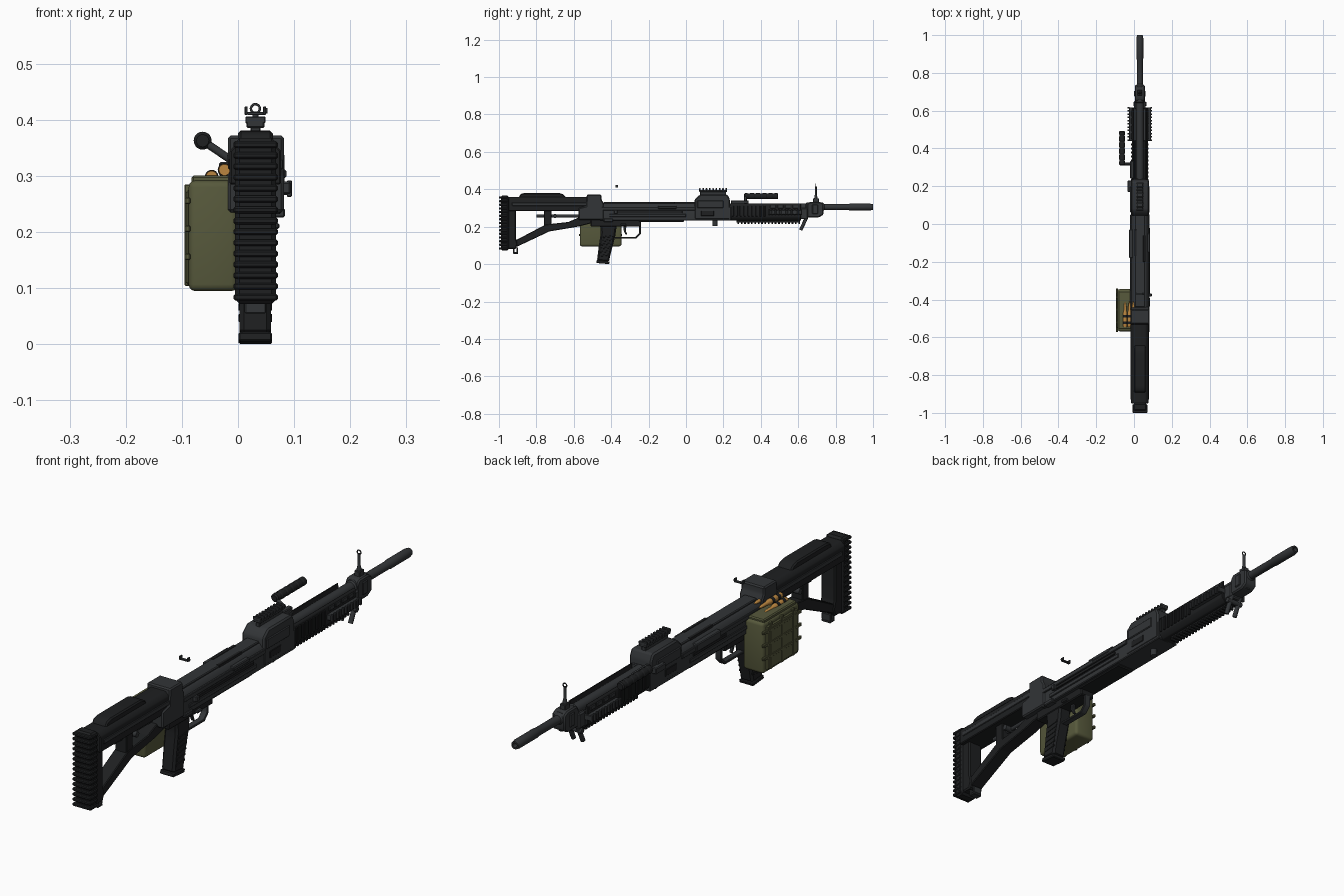
import bpy, bmesh
from math import radians, pi, sin, cos
from mathutils import Vector

CX = 0.031  # centre plane of the gun


def material(name, rgb):
    m = bpy.data.materials.new(name)
    m.diffuse_color = (*rgb, 1)
    return m


METAL = material("gunmetal", (0.032, 0.035, 0.038))
BLACK = material("black_polymer", (0.013, 0.014, 0.015))
OLIVE = material("olive_fabric", (0.095, 0.1, 0.045))
BRASS = material("brass", (0.5, 0.24, 0.05))


def finish(name, bm, mat, bevel=0.0, segs=1):
    bmesh.ops.recalc_face_normals(bm, faces=bm.faces)
    if bevel:
        bmesh.ops.bevel(bm, geom=bm.edges[:], offset=bevel, segments=segs,
                        profile=0.5, affect='EDGES', clamp_overlap=True)
    me = bpy.data.meshes.new(name)
    bm.to_mesh(me)
    bm.free()
    me.shade_smooth()
    me.set_sharp_from_angle(angle=radians(32))
    me.materials.append(mat)
    ob = bpy.data.objects.new(name, me)
    bpy.context.collection.objects.link(ob)
    return ob


def add_prism(bm, pts, a, b, axis):
    put = (lambda p, t: (t, p[0], p[1])) if axis == 'x' else (lambda p, t: (p[0], t, p[1]))
    lo = [bm.verts.new(put(p, a)) for p in pts]
    hi = [bm.verts.new(put(p, b)) for p in pts]
    bm.faces.new(lo)
    bm.faces.new(hi[::-1])
    n = len(pts)
    for i in range(n):
        bm.faces.new((lo[i], lo[(i + 1) % n], hi[(i + 1) % n], hi[i]))


def prism(name, pts, a, b, axis='x', mat=METAL, bevel=0.003):
    """Extrude a (y,z) profile along x, or an (x,z) section along y."""
    bm = bmesh.new()
    add_prism(bm, pts, a, b, axis)
    return finish(name, bm, mat, bevel)


def boxes(name, items, mat=METAL, bevel=0.003, segs=1):
    """Each item is x0, x1, y0, y1, z0, z1."""
    bm = bmesh.new()
    for x0, x1, y0, y1, z0, z1 in items:
        add_prism(bm, [(y0, z0), (y1, z0), (y1, z1), (y0, z1)], x0, x1, 'x')
    return finish(name, bm, mat, bevel, segs)


def lathe(name, base, axis, rings, mat=METAL, n=20):
    """Turned part: rings are (distance along axis, radius)."""
    bm = bmesh.new()
    q = Vector((0, 0, 1)).rotation_difference(Vector(axis))
    loops = [[bm.verts.new(Vector(base) + q @ Vector((r * cos(2 * pi * i / n), r * sin(2 * pi * i / n), d)))
              for i in range(n)] for d, r in rings]
    for A, B in zip(loops, loops[1:]):
        for i in range(n):
            bm.faces.new((A[i], A[(i + 1) % n], B[(i + 1) % n], B[i]))
    bm.faces.new(loops[0])
    bm.faces.new(loops[-1])
    return finish(name, bm, mat)


def rod(name, p, q, r, mat=METAL, n=12):
    d = Vector(q) - Vector(p)
    return lathe(name, p, d, [(0, r), (d.length, r)], mat, n)


def steps(y0, y1, n, fill=0.5):
    p = (y1 - y0) / (n - 1 + fill)
    return [(y0 + i * p, y0 + i * p + p * fill) for i in range(n)]


def sym(x, h):
    return CX - x - h, CX - x + h, CX + x - h, CX + x + h


# --- stock -----------------------------------------------------------
boxes("butt_pad", [(-0.005, 0.068, -0.99, -0.948, 0.072, 0.368)], BLACK, 0.008)
boxes("butt_ribs", [(-0.008, 0.071, -1.0, -0.955, a, b) for a, b in steps(0.078, 0.362, 15, 0.62)], BLACK, 0.003)
prism("stock_beam", [(-0.015, 0.285), (0.077, 0.285), (0.077, 0.345), (0.062, 0.36), (0.0, 0.36), (-0.015, 0.345)],
      -0.95, -0.52, 'y', BLACK)
boxes("stock_side_rails", [(-0.018, 0.08, -0.93, -0.53, 0.312, 0.33)], METAL, 0.002)
prism("cheek_rest", [(-0.895, 0.355), (-0.64, 0.355), (-0.655, 0.373), (-0.68, 0.381), (-0.86, 0.381), (-0.885, 0.375)],
      0.0, 0.062, 'x', BLACK, 0.005)
prism("stock_rear_post", [(-0.952, 0.08), (-0.91, 0.08), (-0.9, 0.11), (-0.91, 0.14), (-0.91, 0.3), (-0.952, 0.3)],
      0.0, 0.062, 'x', BLACK, 0.005)
prism("stock_lower_strut", [(-0.93, 0.085), (-0.9, 0.095), (-0.73, 0.175), (-0.58, 0.2), (-0.5, 0.22), (-0.5, 0.265),
                            (-0.56, 0.255), (-0.63, 0.225), (-0.75, 0.212), (-0.915, 0.125)], 0.004, 0.058, 'x', BLACK)
boxes("stock_brace", [(0.006, 0.056, -0.76, -0.72, 0.185, 0.295)], BLACK)
rod("stock_buffer_rod", (CX, -0.8, 0.257), (CX, -0.55, 0.257), 0.008)
rod("stock_adjust_knob", (CX - 0.03, -0.7, 0.257), (CX + 0.03, -0.7, 0.257), 0.011)
boxes("sling_loop", [(0.012, 0.05, -0.925, -0.917, 0.055, 0.09), (0.012, 0.05, -0.905, -0.897, 0.062, 0.09),
                     (0.012, 0.05, -0.925, -0.897, 0.055, 0.064)], METAL, 0.002)

# --- receiver --------------------------------------------------------
prism("rear_block", [(-0.575, 0.235), (-0.44, 0.235), (-0.44, 0.325), (-0.452, 0.345), (-0.452, 0.372),
                     (-0.53, 0.372), (-0.535, 0.31), (-0.575, 0.3)], -0.018, 0.082, 'x', METAL, 0.005)
prism("receiver", [(-0.015, 0.232), (0.077, 0.232), (0.077, 0.305), (0.062, 0.324), (0.0, 0.324), (-0.015, 0.305)],
      -0.46, 0.24, 'y')
boxes("receiver_side_rails", [(-0.02, 0.083, -0.45, 0.05, 0.288, 0.306), (-0.018, 0.081, -0.41, 0.0, 0.252, 0.268)],
      METAL, 0.002)
boxes("charging_slots", [(0.07, 0.0835, -0.38, -0.02, 0.272, 0.284), (-0.02, -0.01, -0.22, -0.02, 0.272, 0.284)],
      BLACK, 0.001)
boxes("top_cover", [(0.004, 0.058, -0.44, 0.05, 0.318, 0.331)], METAL, 0.003)
boxes("cover_slots", [(0.048, 0.06, -0.2, -0.06, 0.322, 0.333), (0.002, 0.014, -0.17, -0.03, 0.322, 0.333)], BLACK, 0.001)
boxes("ejection_covers", [(-0.026, 0.0, -0.18, -0.03, 0.285, 0.315), (0.06, 0.086, -0.15, -0.05, 0.296, 0.312)], METAL)
boxes("lower_receiver", [(0.0, 0.062, -0.51, -0.24, 0.2, 0.24)], BLACK, 0.004)
boxes("lower_panel", [(-0.008, 0.07, -0.25, -0.012, 0.224, 0.25)], BLACK, 0.004)
boxes("cocking_handle", [(0.07, 0.094, -0.385, -0.367, 0.268, 0.29)], METAL)
boxes("selector_lever", [(0.06, 0.084, -0.44, -0.39, 0.226, 0.243), (0.055, 0.074, -0.35, -0.32, 0.206, 0.216)], METAL)

# --- feed block with top rail ---------------------------------------
prism("feed_block", [(0.045, 0.238), (0.235, 0.238), (0.235, 0.345), (0.222, 0.372), (0.075, 0.372), (0.045, 0.345)],
      -0.016, 0.079, 'x', METAL, 0.006)
boxes("feed_side_plates", [(-0.02, 0.083, 0.06, 0.2, 0.3, 0.34), (-0.034, -0.01, 0.17, 0.23, 0.3, 0.325)], METAL)
boxes("ejection_window", [(-0.018, 0.081, 0.08, 0.15, 0.258, 0.285)], BLACK, 0.002)
boxes("top_rail", [(0.022, 0.04, 0.075, 0.215, 0.368, 0.395), (0.015, 0.047, 0.07, 0.22, 0.386, 0.397)], METAL, 0.002)
boxes("top_rail_teeth", [(0.013, 0.049, a, b, 0.394, 0.406) for a, b in steps(0.07, 0.22, 9)], METAL, 0.0015)
rod("takedown_knob", (CX, 0.155, 0.205), (CX, 0.155, 0.245), 0.013)

# --- handguard -------------------------------------------------------
prism("handguard", [(0.005, 0.232), (0.057, 0.232), (0.073, 0.25), (0.073, 0.318), (0.064, 0.324), (0.06, 0.28),
                    (0.002, 0.28), (-0.002, 0.324), (-0.011, 0.318), (-0.011, 0.25)], 0.23, 0.615, 'y', BLACK, 0.002)
boxes("handguard_ribs", [(x0, x1, a, b, 0.255, 0.312) for a, b in steps(0.245, 0.425, 9)
                         for x0, x1 in ((-0.016, -0.004), (0.066, 0.078))], BLACK, 0.0015)
boxes("handguard_vents", [(x0, x1, a, b, 0.298, 0.314) for a, b in steps(0.45, 0.6, 4, 0.75)
                          for x0, x1 in ((-0.015, -0.004), (0.066, 0.077))], METAL, 0.0015)
a0, a1, b0, b1 = sym(0.05, 0.006)
boxes("side_rails", [(-0.027, 0.089, 0.44, 0.618, 0.266, 0.288), (-0.014, 0.076, 0.44, 0.618, 0.27, 0.284)], METAL, 0.002)
boxes("side_rail_teeth", [(x0, x1, a, b, 0.263, 0.292) for a, b in steps(0.44, 0.62, 11)
                          for x0, x1 in ((-0.034, -0.025), (0.087, 0.096))], METAL, 0.0015)
boxes("bottom_rail", [(0.016, 0.046, 0.27, 0.61, 0.223, 0.238)], BLACK, 0.002)
boxes("bottom_rail_teeth", [(0.012, 0.05, a, b, 0.214, 0.226) for a, b in steps(0.275, 0.61, 19)], BLACK, 0.0015)

# --- barrel, gas block, muzzle --------------------------------------
lathe("barrel", (CX, 0.2, 0.305), (0, 1, 0),
      [(0, 0.02), (0.44, 0.02), (0.445, 0.025), (0.53, 0.025), (0.54, 0.016), (0.67, 0.016), (0.675, 0.018),
       (0.785, 0.018), (0.8, 0.015), (0.8, 0.009), (0.72, 0.008)], METAL, 24)
rod("gas_tube", (CX, 0.55, 0.265), (CX, 0.72, 0.265), 0.014)
prism("gas_block", [(0.648, 0.25), (0.71, 0.25), (0.735, 0.265), (0.735, 0.322), (0.715, 0.333), (0.66, 0.333),
                    (0.648, 0.32)], 0.004, 0.058, 'x', METAL, 0.005)
boxes("gas_block_front_plate", [(0.0, 0.062, 0.675, 0.705, 0.268, 0.318)], METAL)
boxes("handguard_cap", [(0.0, 0.062, 0.61, 0.652, 0.24, 0.3)], METAL, 0.005)
for side in (-1, 1):  # folded bipod mounts
    x = CX + side * 0.02
    rod("bipod_stub", (x, 0.645, 0.25), (x, 0.613, 0.182), 0.009)
rod("bipod_pivot", (CX - 0.034, 0.635, 0.23), (CX + 0.034, 0.635, 0.23), 0.01)

# --- sights ----------------------------------------------------------
boxes("front_sight_base", [(0.019, 0.043, 0.68, 0.71, 0.33, 0.352)], METAL, 0.002)
lathe("front_sight_post", (CX, 0.694, 0.34), (0, 0, 1), [(0, 0.009), (0.02, 0.008), (0.03, 0.0055), (0.075, 0.0055)], METAL, 12)
bpy.ops.mesh.primitive_torus_add(major_radius=0.008, minor_radius=0.0022, major_segments=20, minor_segments=8,
                                 location=(CX, 0.694, 0.42), rotation=(pi / 2, 0, 0))
ring = bpy.context.object
ring.name = "front_sight_ring"
ring.data.materials.append(METAL)
ring.data.shade_smooth()
boxes("rear_sight", [(0.016, 0.046, -0.376, -0.364, 0.409, 0.414), (0.012, 0.017, -0.377, -0.363, 0.409, 0.424),
                     (0.045, 0.05, -0.377, -0.363, 0.409, 0.424)], METAL, 0.001)
rod("rear_sight_knob", (0.048, -0.37, 0.416), (0.053, -0.37, 0.416), 0.005)

# --- carrying handle -------------------------------------------------
rod("handle_arm", (0.0, 0.318, 0.32), (-0.063, 0.318, 0.363), 0.007)
boxes("handle_bracket", [(-0.02, 0.0, 0.24, 0.335, 0.31, 0.34)], METAL)
grip = [(0, 0.011), (0.005, 0.016)]
for i in range(5):
    grip += [(0.02 + i * 0.033, 0.016), (0.023 + i * 0.033, 0.014), (0.029 + i * 0.033, 0.014), (0.032 + i * 0.033, 0.016)]
lathe("handle_grip", (-0.063, 0.31, 0.363), (0, 1, 0), grip + [(0.178, 0.016), (0.183, 0.012)], BLACK)

# --- pistol grip, trigger -------------------------------------------
prism("pistol_grip", [(-0.476, 0.018), (-0.412, 0.012), (-0.402, 0.06), (-0.378, 0.15), (-0.37, 0.21), (-0.46, 0.21),
                      (-0.455, 0.17), (-0.466, 0.1)], 0.003, 0.059, 'x', BLACK, 0.008)
prism("grip_base", [(-0.48, 0.006), (-0.412, 0.0), (-0.407, 0.014), (-0.477, 0.022)], 0.001, 0.061, 'x', BLACK, 0.003)
for i in range(6):
    z = 0.04 + i * 0.02
    y = -0.435 + (z - 0.04) * 0.2
    prism("grip_texture", [(y - 0.028, z), (y + 0.026, z + 0.006), (y + 0.026, z + 0.014), (y - 0.028, z + 0.008)],
          0.001, 0.061, 'x', BLACK, 0.001)
prism("trigger_guard", [(-0.38, 0.137), (-0.265, 0.137), (-0.24, 0.162), (-0.24, 0.21), (-0.25, 0.21), (-0.25, 0.166),
                        (-0.269, 0.146), (-0.38, 0.146)], 0.018, 0.044, 'x', METAL, 0.002)
prism("trigger", [(-0.335, 0.205), (-0.318, 0.205), (-0.322, 0.18), (-0.315, 0.16), (-0.322, 0.157), (-0.333, 0.178)],
      0.025, 0.037, 'x', METAL, 0.002)

# --- ammunition pouch and belt --------------------------------------
boxes("ammo_pouch", [(-0.088, 0.0, -0.568, -0.345, 0.095, 0.292)], OLIVE, 0.012, 3)
boxes("pouch_lid_rim", [(-0.083, 0.0, -0.556, -0.355, 0.285, 0.301)], OLIVE, 0.004)
boxes("pouch_panel", [(-0.093, -0.08, -0.55, -0.362, 0.106, 0.275)], OLIVE, 0.004)
boxes("pouch_straps", [(-0.0955, -0.085, a, b, 0.104, 0.285) for a, b in steps(-0.53, -0.38, 3, 0.2)]
      + [(-0.095, -0.085, -0.572, -0.341, z, z + 0.012) for z in (0.15, 0.2, 0.25)], OLIVE, 0.002)
for x, z in ((-0.047, 0.299), (-0.024, 0.311), (-0.004, 0.322)):
    lathe("cartridge", (x, -0.545, z), (0, 1, 0),
          [(0, 0.01), (0.004, 0.011), (0.075, 0.011), (0.09, 0.007), (0.105, 0.007), (0.125, 0.005), (0.135, 0.001)], BRASS, 14)
    for y in (-0.53, -0.495):
        rod("belt_link", (x, y, z), (x, y + 0.014, z), 0.0122, BLACK, 14)
